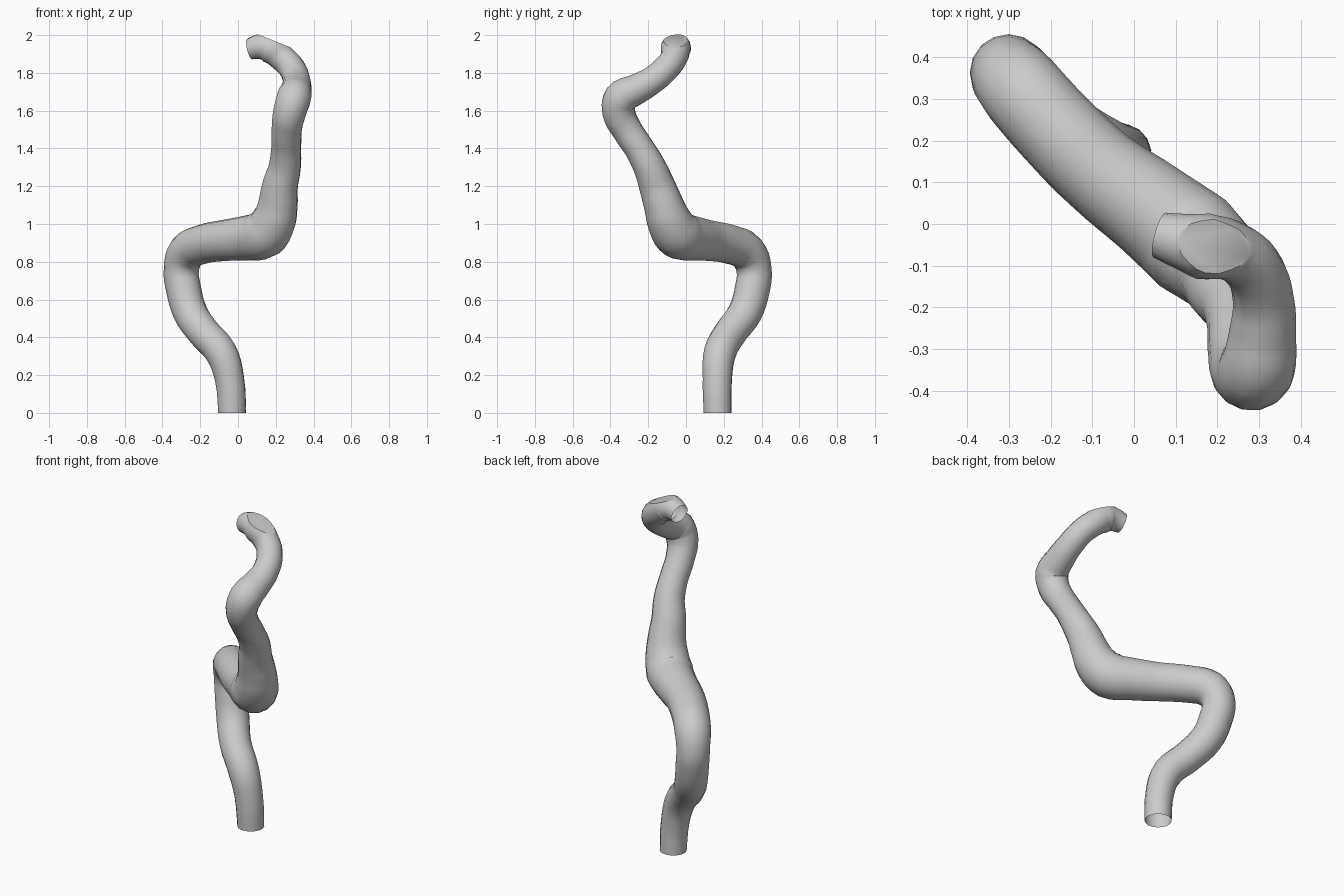
import bpy, bmesh, math
from mathutils import Vector

cube = bpy.data.objects.get("Cube")
if cube:
    bpy.data.objects.remove(cube, do_unlink=True)

# Single stone-grey colour
grey = bpy.data.materials.new("light grey")
grey.use_nodes = True
colour = (0.6, 0.6, 0.6, 1)
grey.diffuse_color = colour
grey.node_tree.nodes["Principled BSDF"].inputs["Base Color"].default_value = colour

# Centre line of the winding tube: x, y, z, radius
path = [
    (-.03, .168, -.04, .073), (-.045, .166, .18, .078), (-.09, .18, .32, .086),
    (-.185, .24, .43, .088), (-.252, .312, .53, .091), (-.287, .35, .65, .093),
    (-.3, .36, .76, .093), (-.27, .322, .85, .102), (-.19, .232, .892, .104),
    (-.08, .125, .912, .108), (.04, .035, .925, .118), (.14, -.045, .948, .13),
    (.19, -.09, 1.02, .118), (.21, -.118, 1.1, .106), (.222, -.153, 1.2, .096),
    (.247, -.192, 1.3, .086), (.255, -.247, 1.4, .079), (.258, -.313, 1.5, .08),
    (.273, -.355, 1.59, .088), (.295, -.345, 1.665, .092), (.308, -.265, 1.712, .081),
    (.31, -.18, 1.76, .073), (.285, -.105, 1.825, .071), (.235, -.065, 1.878, .072),
    (.165, -.053, 1.932, .08), (.11, -.04, 1.938, .066), (.062, -.027, 1.926, .056),
]
curve = bpy.data.curves.new("tube_path", "CURVE")
curve.dimensions = "3D"
curve.bevel_depth = 1
curve.bevel_resolution = 6
curve.resolution_u = 4
spline = curve.splines.new("BEZIER")
spline.bezier_points.add(len(path) - 1)
for point, (x, y, z, r) in zip(spline.bezier_points, path):
    point.co = (x, y, z)
    point.radius = r
    point.handle_left_type = point.handle_right_type = "AUTO"

# Turn the swept curve into a mesh
helper = bpy.data.objects.new("path_helper", curve)
bpy.context.scene.collection.objects.link(helper)
bpy.context.view_layer.update()
mesh = bpy.data.meshes.new_from_object(helper.evaluated_get(bpy.context.evaluated_depsgraph_get()))
bpy.data.objects.remove(helper, do_unlink=True)


def slice_off(bm, centre, normal, fill):
    """Remove everything beyond a plane, optionally closing the cut."""
    geom = bm.verts[:] + bm.edges[:] + bm.faces[:]
    cut = bmesh.ops.bisect_plane(bm, geom=geom, plane_co=Vector(centre),
                                 plane_no=Vector(normal).normalized(), clear_outer=True)
    edges = [e for e in cut["geom_cut"] if isinstance(e, bmesh.types.BMEdge)]
    if fill and edges:
        bmesh.ops.edgeloop_fill(bm, edges=edges)


# Level foot and the tilted flat cut near the tip
bm = bmesh.new()
bm.from_mesh(mesh)
bmesh.ops.remove_doubles(bm, verts=bm.verts[:], dist=1e-5)
slice_off(bm, (0, 0, 0), (0, 0, -1), False)
slice_off(bm, (.165, -.055, 1.98), (.4, 0, 1), True)
bmesh.ops.recalc_face_normals(bm, faces=bm.faces[:])
bm.to_mesh(mesh)
bm.free()

mesh.materials.clear()
mesh.materials.append(grey)
tube = bpy.data.objects.new("winding_tube", mesh)
bpy.context.scene.collection.objects.link(tube)
bpy.ops.object.select_all(action="DESELECT")
tube.select_set(True)
bpy.context.view_layer.objects.active = tube
bpy.ops.object.shade_smooth_by_angle(angle=math.radians(35))
